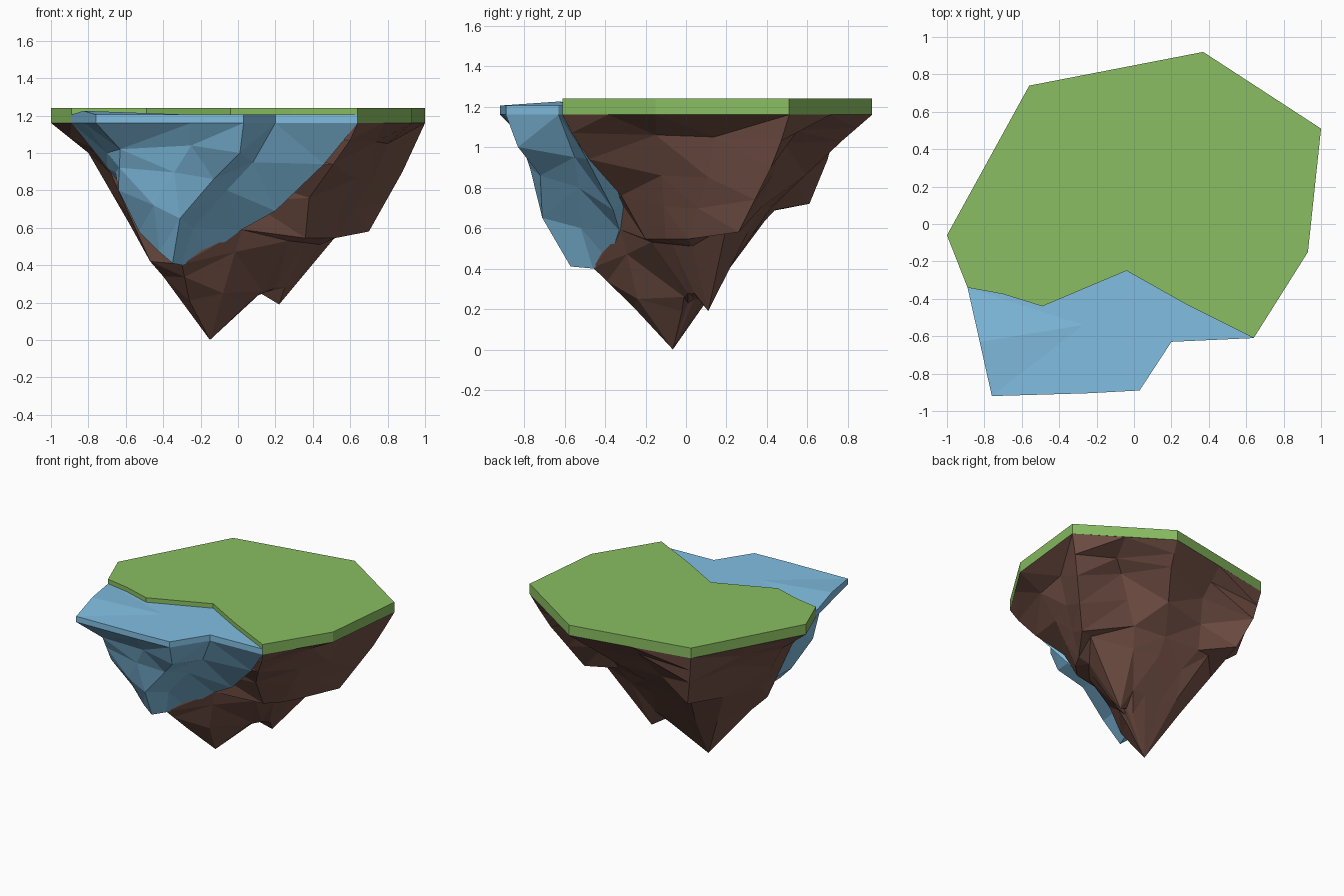
import bpy, bmesh
from mathutils import Vector


def finish(name, bm, color):
    bmesh.ops.recalc_face_normals(bm, faces=bm.faces)
    me = bpy.data.meshes.new(name)
    bm.to_mesh(me)
    bm.free()
    mat = bpy.data.materials.new(name + "_colour")
    mat.diffuse_color = (*color, 1)
    me.materials.append(mat)
    ob = bpy.data.objects.new(name, me)
    bpy.context.collection.objects.link(ob)
    return ob


def between(a, b, t, changes):
    """A ring part way from a to b, with some points moved to form crags."""
    ring = [Vector(p).lerp(Vector(q), t) for p, q in zip(a, b)]
    for i, p in changes.items():
        ring[i] = Vector(p)
    return ring


def faceted_loft(name, rings, top, bottom, color):
    """Join closed rings into flat triangles, fanned to a point at each end."""
    bm = bmesh.new()
    rows = [[bm.verts.new(p) for p in ring] for ring in rings]
    n = len(rows[0])
    for a, b in zip(rows, rows[1:]):
        for i in range(n):
            j = (i + 1) % n
            bm.faces.new((a[i], a[j], b[j], b[i]))
    for row, point in ((rows[0], top), (rows[-1], bottom)):
        v = bm.verts.new(point)
        for i in range(n):
            bm.faces.new((row[i], row[(i + 1) % n], v))
    bmesh.ops.triangulate(bm, faces=bm.faces[:], quad_method='SHORT_EDGE')
    return finish(name, bm, color)


# Grass: flat slab with a bay cut in its front edge
shore = [(-1, -.06), (-.89, -.34), (-.70, -.375), (-.49, -.44), (-.04, -.25),
         (.28, -.43), (.64, -.61), (.93, -.15), (1, .51), (.37, .92), (-.56, .74)]
bm = bmesh.new()
base = bm.faces.new([bm.verts.new((x, y, 1.16)) for x, y in shore])
ext = bmesh.ops.extrude_face_region(bm, geom=[base], use_keep_orig=True)
bmesh.ops.translate(bm, vec=(0, 0, .08),
                    verts=[v for v in ext["geom"] if isinstance(v, bmesh.types.BMVert)])
finish("grass", bm, (.25, .51, .12))

# Rock: rings start at the left corner and run round the back to the front
rim = [(-1, -.06, 1.16), (-.78, .34, 1.16), (-.56, .74, 1.16), (-.1, .828, 1.16),
       (.37, .92, 1.16), (.68, .715, 1.16), (1, .51, 1.16), (.93, -.15, 1.16), (.78, -.385, 1.16),
       (.64, -.61, 1.16), (-.04, -.28, 1.16), (-.49, -.44, 1.16), (-.89, -.34, 1.16)]
upper = [(-.80, -.05, 1.0), (-.62, .30, .95), (-.52, .70, .94), (-.10, .64, .98),
         (.30, .77, 1.03), (.52, .48, 1.02), (.88, .42, .90), (.72, .11, .85), (.63, -.12, .86),
         (.51, -.48, .94), (-.04, -.38, .9), (-.35, -.50, .85), (-.68, -.35, .89)]
middle = [(-.58, -.10, .62), (-.50, .25, .65), (-.44, .61, .72), (-.23, .44, .69),
          (.06, .42, .70), (.32, .38, .71), (.70, .26, .58), (.52, .01, .545), (.46, -.10, .545),
          (.36, -.20, .545), (.02, -.32, .59), (-.30, -.46, .405), (-.47, -.34, .42)]
lower = [(-.38, -.10, .35), (-.34, .10, .36), (-.22, .20, .38), (-.10, .17, .34),
         (.04, .17, .34), (.15, .17, .34), (.22, .11, .19), (.25, .04, .28), (.20, .01, .28),
         (.13, -.01, .26), (-.08, -.24, .25), (-.26, -.26, .21), (-.40, -.25, .34)]
tip = (-.15, -.065, 0)
ledge = between(rim, upper, .5, {5: (.62, .55, 1.08), 6: (.94, .47, 1.03), 7: (.80, .14, 1.05),
                                 8: (.74, -.15, 1.06), 9: (.60, -.565, 1.07)})
shelf = between(upper, middle, .5, {9: (.38, -.32, .76), 10: (.06, -.33, .74)})
saddle = between(middle, lower, .35, {2: (-.33, .43, .69), 3: (-.17, .32, .56), 6: (.57, .20, .61),
                                      7: (.44, .03, .51), 8: (.36, -.07, .52), 9: (.27, -.17, .53)})
neck = between(lower, [tip] * 13, .4, {5: (.07, .07, .22), 6: (.12, .06, .25),
                                       7: (.12, .04, .25), 8: (.09, .01, .23), 9: (.05, -.02, .19)})
faceted_loft("rock", [rim, ledge, upper, shelf, middle, saddle, lower, neck],
             (0, .1, 1.17), tip, (.18, .085, .063))

# Water: pool in the bay, spilling down over the front of the rock
pool = [(-.89, -.34, 1.205), (-.825, -.63, 1.225), (-.76, -.92, 1.205), (-.25, -.905, 1.205),
        (.03, -.89, 1.205), (.20, -.63, 1.205), (.64, -.61, 1.205), (-.1, -.2, 1.205)]
fall_top = [(-.70, -.34, .92), (-.70, -.55, 1.0), (-.63, -.78, 1.02), (-.25, -.82, 1.04),
            (.01, -.83, 1.0), (.08, -.55, .95), (.46, -.49, .94), (-.1, -.1, 1.0)]
fall_mid = [(-.55, -.28, .72), (-.60, -.46, .77), (-.64, -.66, .80), (-.45, -.71, .72),
            (-.31, -.71, .65), (-.24, -.52, .60), (.02, -.33, .59), (-.2, -.1, .7)]
fall_end = [(-.42, -.28, .50), (-.45, -.38, .52), (-.53, -.55, .58), (-.42, -.57, .47),
            (-.35, -.57, .41), (-.30, -.46, .40), (-.18, -.38, .44), (-.25, -.2, .5)]
fall_step = between(fall_top, fall_mid, .45, {4: (-.13, -.72, .86), 5: (-.06, -.53, .80),
                                              6: (.20, -.36, .69)})
faceted_loft("water", [pool, [(x, y, 1.16) for x, y, z in pool],
                       fall_top, fall_step, fall_mid, fall_end],
             (-.27, -.54, 1.205), (-.33, -.38, .43), (.22, .52, .76))
